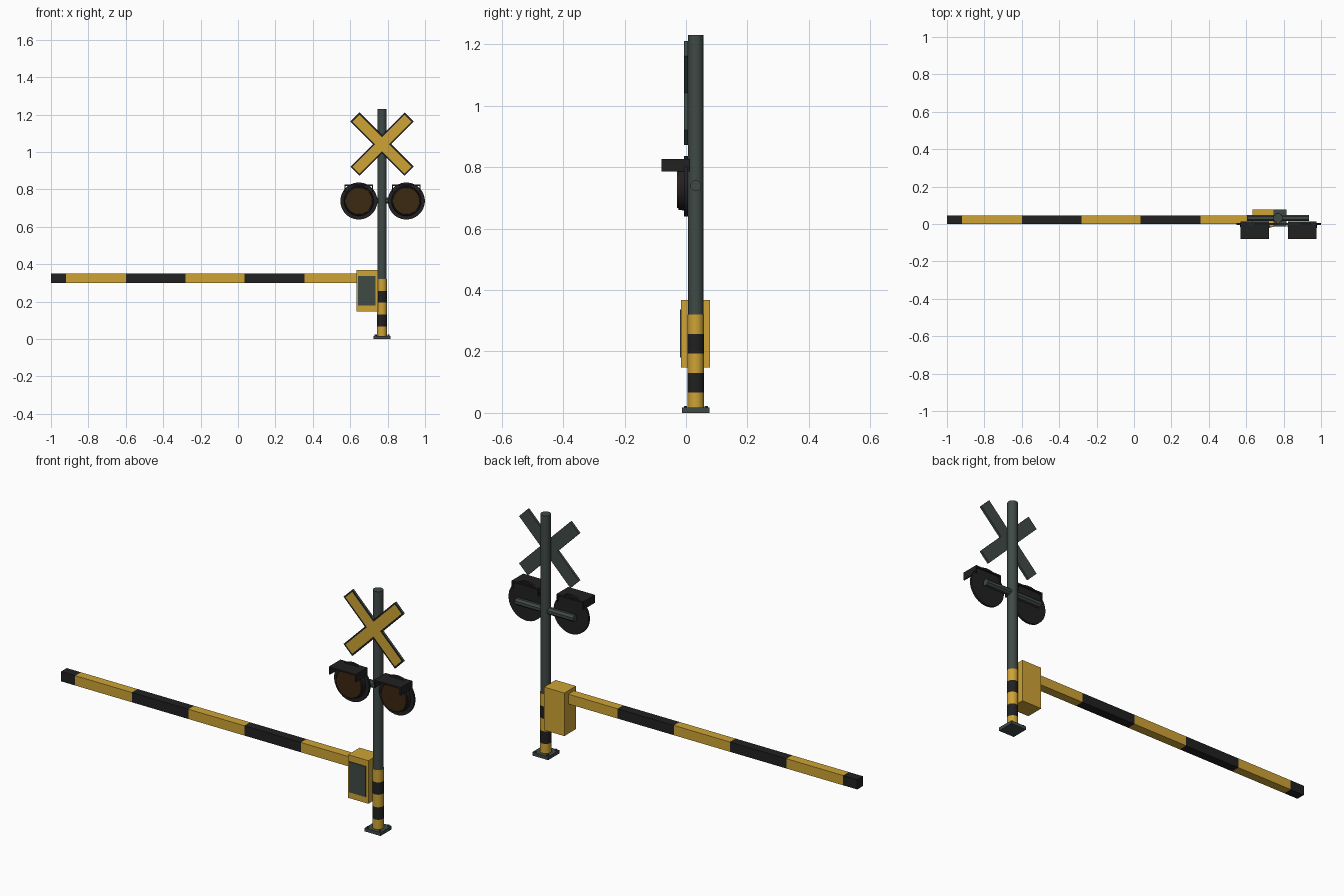
import bpy, bmesh, math
from mathutils import Matrix, Vector

cube = bpy.data.objects.get("Cube")
if cube:
    bpy.data.objects.remove(cube)


def material(name, rgb):
    m = bpy.data.materials.new(name)
    m.use_nodes = True
    m.diffuse_color = (*rgb, 1)
    m.node_tree.nodes["Principled BSDF"].inputs["Base Color"].default_value = (*rgb, 1)
    return m


YELLOW = material("warning yellow", (0.62, 0.37, 0.036))
BLACK = material("soft black", (0.016, 0.015, 0.016))
GREEN = material("grey green steel", (0.05, 0.068, 0.06))
LENS = material("dark amber lens", (0.045, 0.021, 0.006))

POST_X, POST_Y = 0.77, 0.032


def finish(name, bm, mats, smooth=False):
    bmesh.ops.recalc_face_normals(bm, faces=bm.faces[:])
    mesh = bpy.data.meshes.new(name)
    bm.to_mesh(mesh)
    bm.free()
    for m in mats:
        mesh.materials.append(m)
    ob = bpy.data.objects.new(name, mesh)
    bpy.context.collection.objects.link(ob)
    if smooth:
        bpy.ops.object.select_all(action="DESELECT")
        ob.select_set(True)
        bpy.context.view_layer.objects.active = ob
        bpy.ops.object.shade_smooth_by_angle(angle=math.radians(35))
    return ob


def box(name, lo, hi, mat):
    lo, hi = Vector(lo), Vector(hi)
    bm = bmesh.new()
    bmesh.ops.create_cube(bm, size=1, matrix=Matrix.Translation((lo + hi) / 2)
                          @ Matrix.Diagonal((*(hi - lo), 1)))
    return finish(name, bm, [mat])


def rod(name, start, end, radius, mat, sides=16, end_radius=None, smooth=True):
    start, end = Vector(start), Vector(end)
    axis = end - start
    turn = axis.to_track_quat("Z", "Y").to_matrix().to_4x4()
    bm = bmesh.new()
    bmesh.ops.create_cone(bm, cap_ends=True, segments=sides, radius1=radius,
                          radius2=end_radius or radius, depth=axis.length,
                          matrix=Matrix.Translation((start + end) / 2) @ turn
                          @ Matrix.Rotation(math.pi / sides, 4, "Z"))
    return finish(name, bm, [mat], smooth)


# Base plate with bolts, and the post
box("base_plate", (POST_X - 0.045, POST_Y - 0.045, 0),
    (POST_X + 0.045, POST_Y + 0.045, 0.017), GREEN)
for i, (sx, sy) in enumerate([(-1, -1), (1, -1), (1, 1), (-1, 1)]):
    x, y = POST_X + sx * 0.034, POST_Y + sy * 0.034
    rod(f"base_bolt_{i + 1}", (x, y, 0.015), (x, y, 0.023), 0.006, GREEN, 6, smooth=False)
rod("post", (POST_X, POST_Y, 0.01), (POST_X, POST_Y, 1.23), 0.025, GREEN, 20)

# Striped sleeve round the foot of the post
stripes = [0.015, 0.066, 0.13, 0.194, 0.257, 0.32]
for i, (a, b) in enumerate(zip(stripes, stripes[1:])):
    rod(f"post_stripe_{i + 1}", (POST_X, POST_Y, a), (POST_X, POST_Y, b), 0.0268,
        BLACK if i % 2 else YELLOW, 20)

# Barrier arm in alternating bands
bands = [-1.0, -0.92, -0.60, -0.28, 0.036, 0.355, 0.66]
for i, (a, b) in enumerate(zip(bands, bands[1:])):
    box(f"barrier_arm_band_{i + 1}", (a, 0, 0.30), (b, 0.046, 0.35),
        YELLOW if i % 2 else BLACK)

# Motor box with door panel
box("motor_box", (0.633, -0.016, 0.148), (0.748, 0.078, 0.368), YELLOW)
box("motor_box_panel", (0.642, -0.02, 0.18), (0.736, -0.01, 0.336), GREEN)


# Crossed warning boards: one outline with an inset yellow face
def crossed_boards():
    half_length, half_width = 0.205, 0.0345
    bm = bmesh.new()
    points = []
    for k in range(4):
        turn = Matrix.Rotation(math.radians(45 + 90 * k), 2)
        for p in [(half_width, -half_width), (half_length, -half_width),
                  (half_length, half_width)]:
            x, z = turn @ Vector(p)
            points.append(bm.verts.new((POST_X + x, 0.006, 1.042 + z)))
    back = bm.faces.new(points)
    new = bmesh.ops.extrude_face_region(bm, geom=[back])["geom"]
    bmesh.ops.translate(bm, vec=(0, -0.012, 0),
                        verts=[g for g in new if isinstance(g, bmesh.types.BMVert)])
    front = next(g for g in new if isinstance(g, bmesh.types.BMFace))
    if back not in bm.faces[:] or len([f for f in bm.faces if len(f.verts) == 12]) < 2:
        bm.faces.new(points)
    bmesh.ops.recalc_face_normals(bm, faces=bm.faces[:])
    rim = bmesh.ops.inset_region(bm, faces=[front], thickness=0.008,
                                 use_even_offset=True)["faces"]
    for f in rim:
        f.material_index = 1
    front.material_index = 2
    return finish("crossed_boards", bm, [GREEN, BLACK, YELLOW])


crossed_boards()

# Cross bar that carries the lamps
rod("lamp_bar", (0.605, POST_Y, 0.74), (0.935, POST_Y, 0.74), 0.018, GREEN, 8, smooth=False)

# Lamps: backing disc, housing, lens and hood
for side, x in (("right", 0.646), ("left", 0.9)):
    z = 0.738
    rod(f"{side}_lamp_disc", (x, 0.006, z), (x, -0.006, z), 0.099, BLACK, 32)
    rod(f"{side}_lamp_housing", (x, -0.005, z), (x, -0.024, z), 0.08, BLACK, 32,
        end_radius=0.077)
    rod(f"{side}_lamp_lens", (x, -0.02, z), (x, -0.03, z), 0.074, LENS, 32,
        end_radius=0.071)
    box(f"{side}_lamp_hood_top", (x - 0.076, -0.08, 0.818), (x + 0.076, 0.013, 0.826), BLACK)
    for s, label in ((-1, "inner"), (1, "outer")):
        edge = x + s * 0.073
        box(f"{side}_lamp_hood_{label}_flap", (edge - 0.003, -0.08, 0.786),
            (edge + 0.003, 0.013, 0.82), BLACK)
